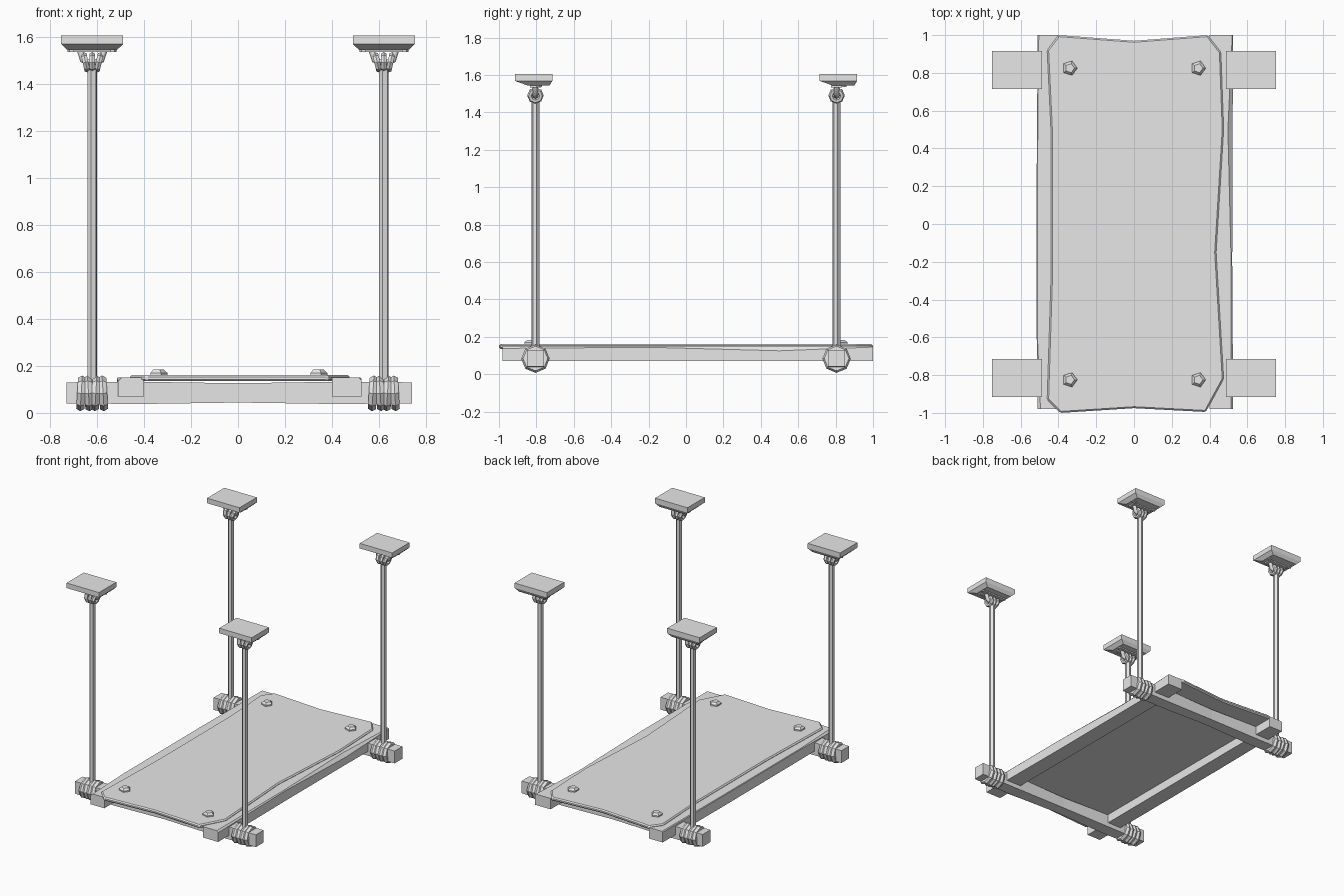
import bpy, bmesh, math
from mathutils import Vector

cube = bpy.data.objects.get("Cube")
if cube:
    bpy.data.objects.remove(cube, do_unlink=True)

grey = bpy.data.materials.new("plain_grey")
grey.use_nodes = True
tone = (0.8, 0.8, 0.8, 1)
grey.diffuse_color = tone
grey.node_tree.nodes["Principled BSDF"].inputs["Base Color"].default_value = tone


def finish(bm, name):
    bmesh.ops.recalc_face_normals(bm, faces=bm.faces)
    mesh = bpy.data.meshes.new(name)
    bm.to_mesh(mesh)
    bm.free()
    ob = bpy.data.objects.new(name, mesh)
    bpy.context.collection.objects.link(ob)
    mesh.materials.append(grey)
    return ob


def loft(name, sections):
    """Skin a list of equal-length closed sections and cap both ends."""
    bm = bmesh.new()
    rings = [[bm.verts.new(p) for p in s] for s in sections]
    n = len(rings[0])
    for a, b in zip(rings, rings[1:]):
        for i in range(n):
            j = (i + 1) % n
            bm.faces.new((a[i], a[j], b[j], b[i]))
    bm.faces.new(rings[0])
    bm.faces.new(rings[-1])
    return finish(bm, name)


def rect(x0, x1, y0, y1, z):
    return [(x0, y0, z), (x1, y0, z), (x1, y1, z), (x0, y1, z)]


def ngon(x, y, z, r, sides, turn=0.0):
    return [(x + r * math.cos(turn + math.tau * i / sides),
             y + r * math.sin(turn + math.tau * i / sides), z) for i in range(sides)]


def wrap(name, loc, major, minor, tilt):
    """One faceted rope turn whose axis runs along x."""
    bpy.ops.mesh.primitive_torus_add(
        major_segments=8, minor_segments=6, major_radius=major, minor_radius=minor,
        location=loc, rotation=(0, math.pi / 2 + tilt, 0))
    ob = bpy.context.object
    ob.name = name
    ob.data.materials.append(grey)


# Deck board with worn, clipped edges
outline = [(-0.39, -1), (0, -0.975), (0.38, -0.995), (0.475, -0.82), (0.435, -0.15),
           (0.475, 0.5), (0.46, 0.91), (0.39, 1), (0, 0.97), (-0.4, 1),
           (-0.46, 0.92), (-0.44, 0.5), (-0.44, -0.3), (-0.46, -0.93)]
deck = loft("deck_board", [[(x, y, z) for x, y in outline] for z in (0.135, 0.161)])
bevel = deck.modifiers.new("worn_edge", "BEVEL")
bevel.width = 0.008
bevel.segments = 1

# Side beams: (y, outer x, wear on the upper outer edge)
wear = {
    "right": (-1, [(-0.98, 0.51, 0.015), (-0.6, 0.515, 0.004),
                   (0.3, 0.515, 0.004), (1, 0.51, 0.006)]),
    "left": (1, [(-0.98, 0.525, 0.012), (-0.2, 0.52, 0.006),
                 (0.5, 0.522, 0.025), (1, 0.525, 0.005)]),
}
for side, (sx, rows) in wear.items():
    loft(side + "_side_beam", [
        [(sx * 0.4, y, 0.07), (sx * x, y, 0.07), (sx * x, y, 0.15 - c),
         (sx * (x - c), y, 0.15), (sx * 0.4, y, 0.15)] for y, x, c in rows])

for end, sy in (("front", -1), ("back", 1)):
    yc = sy * 0.805
    # Cross bar, slightly thinner in the middle
    loft(end + "_cross_bar", [
        [(x, yc - h, 0.085 - h), (x, yc + h, 0.085 - h),
         (x, yc + h, 0.085 + h), (x, yc - h, 0.085 + h)]
        for x, h in ((-0.73, 0.045), (-0.4, 0.047), (0, 0.041), (0.4, 0.047), (0.74, 0.045))])

    for side, sx in (("right", -1), ("left", 1)):
        tag = end + "_" + side + "_"
        xc = sx * 0.62

        # Bolt head on the deck
        bx, by = sx * 0.34, sy * 0.825
        loft(tag + "bolt", [ngon(bx, by, 0.15, 0.04, 5), ngon(bx, by, 0.17, 0.04, 5),
                            ngon(bx, by, 0.184, 0.025, 5)])

        # Hanging rope
        loft(tag + "rope", [ngon(xc, yc, z, 0.021, 6, 0.3) for z in (0.12, 1.47)])

        # Rope turns around the cross bar
        for i in range(4):
            wrap(tag + "lower_wrap", (xc + (i - 1.5) * 0.031, yc, 0.083),
                 0.056, 0.02, 0.06 * (-1) ** i)

        # Rope turns around the ceiling hook
        for i in (-1, 0, 1):
            wrap(tag + "upper_wrap", (xc + i * 0.028, yc, 1.49), 0.03, 0.014, i * 0.22)

        # Staple hook under the ceiling plate
        curve = bpy.data.curves.new(tag + "hook", "CURVE")
        curve.dimensions = "3D"
        curve.bevel_depth = 0.015
        curve.bevel_resolution = 1
        curve.use_fill_caps = True
        path = [(-0.055, 1.55), (-0.04, 1.5), (0, 1.485), (0.04, 1.5), (0.055, 1.55)]
        line = curve.splines.new("POLY")
        line.points.add(len(path) - 1)
        for point, (x, z) in zip(line.points, path):
            point.co = (xc + x, yc, z, 1)
        curve.materials.append(grey)
        bpy.context.collection.objects.link(bpy.data.objects.new(tag + "hook", curve))

        # Ceiling plate, its underside sloping up on the front edge
        yp = sy * 0.815
        loft(tag + "ceiling_plate", [
            rect(xc - 0.132, xc + 0.132, yp - 0.1, yp + 0.1, 1.605),
            rect(xc - 0.132, xc + 0.132, yp - 0.1, yp + 0.1, 1.568),
            rect(xc - 0.105, xc + 0.105, yp - 0.03, yp + 0.085, 1.543)])

        # Flange and screws under the plate
        loft(tag + "hook_flange", [
            rect(xc - 0.08, xc + 0.08, yc - 0.03, yc + 0.03, z) for z in (1.55, 1.534)])
        for k in (-1, 1):
            loft(tag + "screw", [ngon(xc + k * 0.088, yp + 0.03, z, 0.016, 6)
                                 for z in (1.55, 1.535)])
